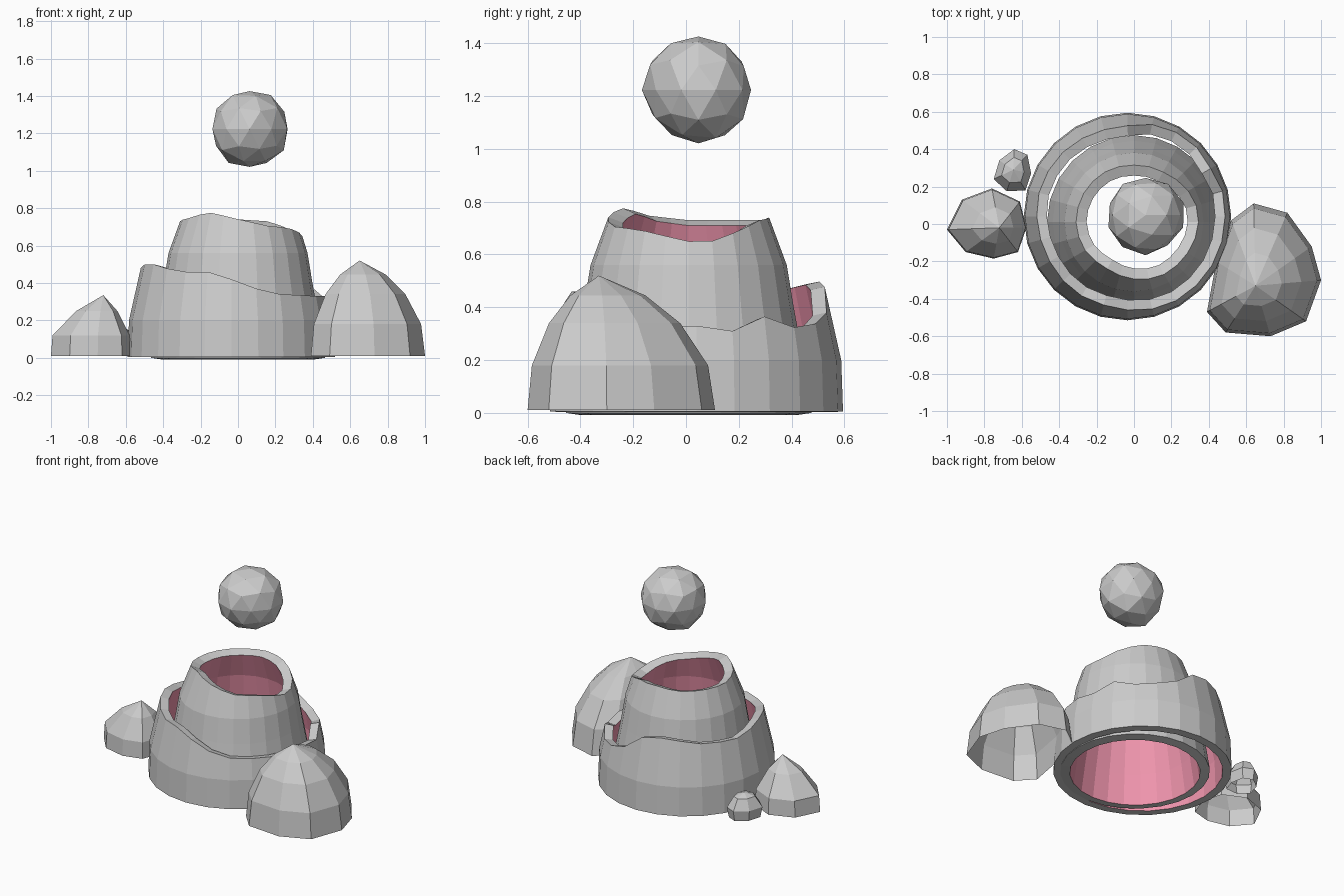
import bpy, bmesh, math, random
from mathutils import Vector

if "Cube" in bpy.data.objects:
    bpy.data.objects.remove(bpy.data.objects["Cube"])

random.seed(4)
SIDES = 24


def material(name, colour):
    m = bpy.data.materials.new(name)
    m.diffuse_color = colour
    m.use_nodes = True
    m.node_tree.nodes["Principled BSDF"].inputs["Base Color"].default_value = m.diffuse_color
    return m


stone = material("stone", (0.8, 0.8, 0.8, 1))
inside = material("inner_wall", (0.87, 0.3, 0.42, 1))


def finish(bm, name):
    bmesh.ops.recalc_face_normals(bm, faces=bm.faces)
    me = bpy.data.meshes.new(name)
    bm.to_mesh(me)
    bm.free()
    ob = bpy.data.objects.new(name, me)
    bpy.context.collection.objects.link(ob)
    return ob


def lerp(table, x):
    for (x0, y0), (x1, y1) in zip(table, table[1:]):
        if x <= x1:
            return y0 + (y1 - y0) * max(0, x - x0) / (x1 - x0)
    return table[-1][1]


# Hollow wall with a ragged rim: radius by height, rim height by angle
def crater_wall(name, centre, profile, rim, rows, thickness):
    bm = bmesh.new()
    rings = []
    for row in rows + [None]:
        ring = []
        for i in range(SIDES):
            deg = 360 * i / SIDES
            z = lerp(rim, deg) if row is None else row
            r, a = lerp(profile, z), math.radians(deg)
            ring.append(bm.verts.new((centre[0] + r * math.cos(a),
                                      centre[1] + r * math.sin(a), z)))
        rings.append(ring)
    for lo, hi in zip(rings, rings[1:]):
        for i in range(SIDES):
            j = (i + 1) % SIDES
            bm.faces.new((lo[i], lo[j], hi[j], hi[i]))
    me = bpy.data.meshes.new(name)
    bm.to_mesh(me)
    bm.free()
    ob = bpy.data.objects.new(name, me)
    bpy.context.collection.objects.link(ob)
    me.materials.append(stone)
    me.materials.append(inside)
    s = ob.modifiers.new("wall", 'SOLIDIFY')
    s.thickness = thickness
    s.offset = -1
    s.material_offset = 1
    s.material_offset_rim = 0
    return ob


# Open-bottomed faceted boulder: outline shrinks toward the peak
def boulder(name, outline, peak, levels):
    bm = bmesh.new()
    n = len(outline)
    p = Vector(peak)
    rings = []
    for scale, z in levels:
        rings.append([bm.verts.new((p.x + (x - p.x) * scale,
                                    p.y + (y - p.y) * scale, z))
                      for x, y in outline])
    for k, (lo, hi) in enumerate(zip(rings, rings[1:])):
        for i in range(n):
            j = (i + 1) % n
            if (i + k) % 2:
                bm.faces.new((lo[i], lo[j], hi[j]))
                bm.faces.new((lo[i], hi[j], hi[i]))
            else:
                bm.faces.new((lo[i], lo[j], hi[i]))
                bm.faces.new((lo[j], hi[j], hi[i]))
    top = bm.verts.new(p)
    for i in range(n):
        bm.faces.new((rings[-1][i], rings[-1][(i + 1) % n], top))
    return finish(bm, name)


# Lower outer ring
crater_wall("outer_ring", (-0.035, 0.04),
            [(0, 0.555), (0.2, 0.548), (0.33, 0.522), (0.52, 0.475)],
            [(0, 0.33), (15, 0.31), (30, 0.365), (50, 0.31), (75, 0.38),
             (92, 0.49), (110, 0.5), (135, 0.47), (165, 0.46), (195, 0.5),
             (212, 0.5), (235, 0.46), (255, 0.46), (270, 0.42),
             (285, 0.37), (300, 0.34), (330, 0.33), (360, 0.33)],
            [0.005, 0.2], 0.055)

# Taller inner cone
crater_wall("inner_cone", (0.0, 0.01),
            [(0, 0.465), (0.2, 0.435), (0.4, 0.398), (0.57, 0.37),
             (0.68, 0.335), (0.78, 0.285)],
            [(0, 0.65), (12, 0.645), (40, 0.7), (60, 0.73), (90, 0.74),
             (120, 0.73), (180, 0.73), (215, 0.75), (235, 0.78),
             (255, 0.76), (275, 0.735), (300, 0.705), (325, 0.695),
             (345, 0.67), (360, 0.65)],
            [0.0, 0.2, 0.4, 0.56], 0.06)

# Boulders at the foot
boulder("large_boulder",
        [(0.39, -0.47), (0.44, -0.2), (0.52, 0.02), (0.64, 0.11),
         (0.82, 0.06), (0.95, -0.12), (1.0, -0.3), (0.92, -0.52),
         (0.73, -0.6), (0.49, -0.58)],
        (0.65, -0.33, 0.52),
        [(1, 0.01), (0.94, 0.18), (0.7, 0.34), (0.4, 0.445)])
boulder("medium_boulder",
        [(-1.0, -0.03), (-0.9, -0.15), (-0.75, -0.185), (-0.62, -0.15),
         (-0.575, -0.02), (-0.61, 0.12), (-0.76, 0.19), (-0.92, 0.13)],
        (-0.72, -0.02, 0.335),
        [(1, 0.01), (0.97, 0.12), (0.52, 0.25)])
boulder("small_boulder",
        [(-0.75, 0.24), (-0.68, 0.175), (-0.58, 0.18), (-0.55, 0.27),
         (-0.57, 0.37), (-0.64, 0.4), (-0.72, 0.34)],
        (-0.645, 0.29, 0.175),
        [(0.88, 0.01), (1, 0.08), (0.6, 0.15)])

# Rock hurled above the opening
bm = bmesh.new()
bmesh.ops.create_icosphere(bm, subdivisions=2, radius=0.208)
for v in bm.verts:
    v.co = v.co * random.uniform(0.95, 1.04) + Vector((0.062, 0.047, 1.223))
finish(bm, "flying_rock")
